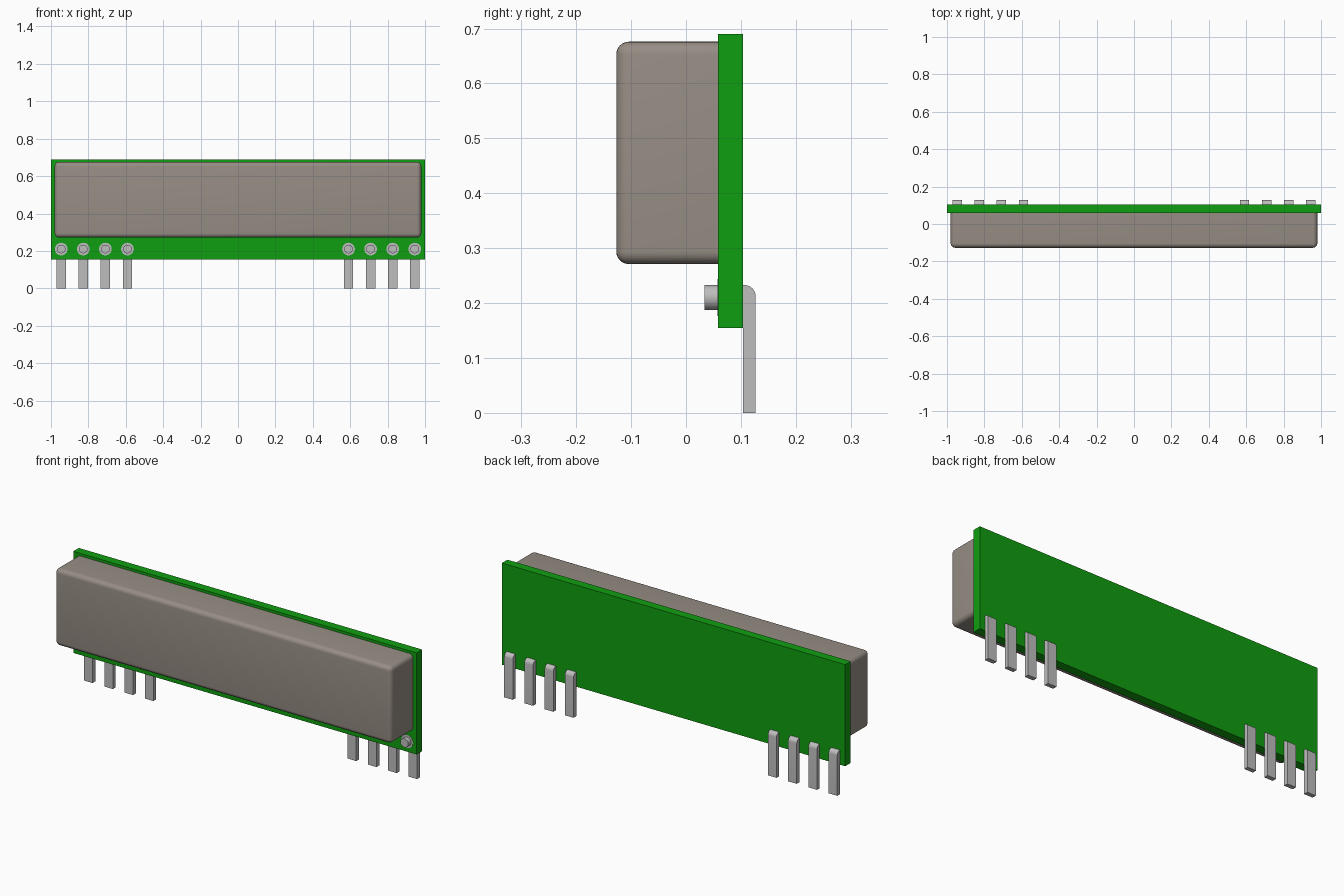
import bpy, bmesh, math
from mathutils import Matrix

cube = bpy.data.objects.get("Cube")
if cube:
    bpy.data.objects.remove(cube, do_unlink=True)


def material(name, rgb):
    m = bpy.data.materials.new(name)
    m.use_nodes = True
    m.diffuse_color = (*rgb, 1)
    m.node_tree.nodes["Principled BSDF"].inputs["Base Color"].default_value = (*rgb, 1)
    return m


GREEN = material("board green", (0.005, 0.342, 0.005))
GREY = material("warm grey", (0.31, 0.27, 0.235))
SILVER = material("pin silver", (0.51, 0.51, 0.51))


def finish(bm, name, mat):
    bmesh.ops.recalc_face_normals(bm, faces=bm.faces[:])
    me = bpy.data.meshes.new(name)
    bm.to_mesh(me)
    bm.free()
    me.materials.append(mat)
    ob = bpy.data.objects.new(name, me)
    bpy.context.collection.objects.link(ob)
    bpy.ops.object.select_all(action="DESELECT")
    ob.select_set(True)
    bpy.context.view_layer.objects.active = ob
    bpy.ops.object.shade_smooth_by_angle(angle=math.radians(35))
    return ob


def box(name, lo, hi, mat, radius=0, rounded=None):
    """Box between two corners; edges accepted by the rounded rule get a fillet."""
    bm = bmesh.new()
    size = [b - a for a, b in zip(lo, hi)]
    mid = [(a + b) / 2 for a, b in zip(lo, hi)]
    bmesh.ops.create_cube(bm, size=1, matrix=Matrix.Translation(mid) @ Matrix.Diagonal((*size, 1)))
    if rounded:
        edges = [e for e in bm.edges if rounded(e)]
        bmesh.ops.bevel(bm, geom=edges, offset=radius, segments=6, profile=0.5, affect="EDGES")
    return finish(bm, name, mat)


def disc(name, x, z, r, y0, y1, mat):
    """Cylinder along y."""
    bm = bmesh.new()
    place = Matrix.Translation((x, (y0 + y1) / 2, z)) @ Matrix.Rotation(math.pi / 2, 4, "X")
    bmesh.ops.create_cone(bm, cap_ends=True, segments=24, radius1=r, radius2=r,
                          depth=y1 - y0, matrix=place)
    return finish(bm, name, mat)


FRONT, BACK = 0.058, 0.104   # board faces
PIN_Z = 0.21

# Circuit board
box("board", (-1, FRONT, 0.155), (1, BACK, 0.69), GREEN)

# Case, rounded everywhere except where it meets the board
box("case", (-0.98, -0.127, 0.271), (0.98, FRONT, 0.676), GREY, 0.023,
    lambda e: not all(v.co.y > FRONT - 0.001 for v in e.verts))

# Pins: flat leg behind the board, round stub and solder pad in front
for side, label in ((-1, "right"), (1, "left")):
    for i in range(4):
        x = side * (0.945 - 0.118 * i)
        tag = f"{label}_{i + 1}"
        box(f"pin_leg_{tag}", (x - 0.025, BACK, 0), (x + 0.025, 0.127, 0.233), SILVER, 0.021,
            lambda e: all(v.co.z > 0.23 and v.co.y > 0.12 for v in e.verts))
        disc(f"pin_stub_{tag}", x, PIN_Z, 0.023, 0.034, FRONT, SILVER)
        disc(f"solder_pad_{tag}", x, PIN_Z, 0.034, FRONT - 0.001, FRONT + 0.001, SILVER)
